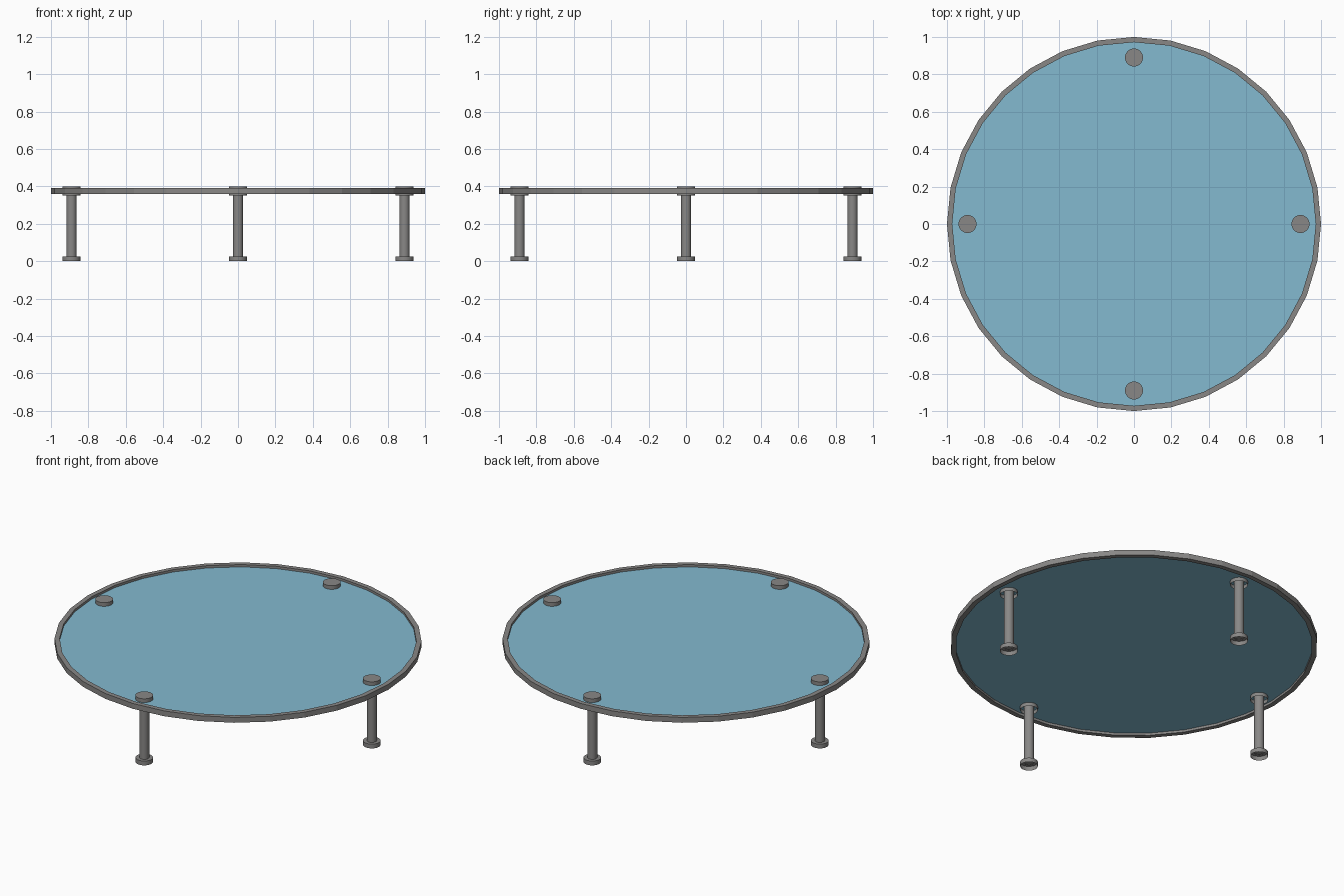
import bpy
import bmesh
import math

if "Cube" in bpy.data.objects:
    bpy.data.objects.remove(bpy.data.objects["Cube"])

SIDES = 32
TOP_Z = 0.376
LEG_OFFSET = 0.89


def make_material(name, rgb):
    mat = bpy.data.materials.new(name)
    mat.use_nodes = True
    color = (*rgb, 1.0)
    mat.diffuse_color = color
    mat.node_tree.nodes["Principled BSDF"].inputs["Base Color"].default_value = color
    return mat


metal = make_material("grey metal", (0.25, 0.245, 0.24))
glass = make_material("blue glass", (0.23, 0.49, 0.63))


def revolve(name, profile, mat, x=0.0, y=0.0, closed=False, smooth=True):
    """Turn a (radius, height) profile around the z axis."""
    bm = bmesh.new()
    verts = [bm.verts.new((r, 0, z)) for r, z in profile]
    edges = [bm.edges.new(pair) for pair in zip(verts, verts[1:])]
    if closed:
        edges.append(bm.edges.new((verts[-1], verts[0])))
    bmesh.ops.spin(bm, geom=verts + edges, cent=(0, 0, 0), axis=(0, 0, 1),
                   angle=math.tau, steps=SIDES, use_merge=True)
    bmesh.ops.remove_doubles(bm, verts=bm.verts, dist=0.0001)
    bmesh.ops.recalc_face_normals(bm, faces=bm.faces)
    mesh = bpy.data.meshes.new(name)
    bm.to_mesh(mesh)
    bm.free()
    mesh.materials.append(mat)
    obj = bpy.data.objects.new(name, mesh)
    bpy.context.collection.objects.link(obj)
    obj.location = (x, y, 0)
    if smooth:
        bpy.ops.object.select_all(action="DESELECT")
        obj.select_set(True)
        bpy.context.view_layer.objects.active = obj
        bpy.ops.object.shade_smooth_by_angle(angle=math.radians(30))
    return obj


# Table top: thin glass sheet held in a metal rim
revolve("glass_top", [(0, TOP_Z + 0.002), (0.975, TOP_Z + 0.002),
                      (0.975, TOP_Z - 0.002), (0, TOP_Z - 0.002)], glass, smooth=False)
revolve("rim", [(0.972, 0.36), (1.0, 0.36), (1.0, 0.392), (0.972, 0.392)],
        metal, closed=True, smooth=False)

# Four legs, each with an open-bottomed foot and a cap through the glass
places = {"front": (0, -1), "back": (0, 1), "left": (1, 0), "right": (-1, 0)}
for side, (dx, dy) in places.items():
    x, y = dx * LEG_OFFSET, dy * LEG_OFFSET
    revolve(side + "_leg", [(0.027, 0.024), (0.027, TOP_Z)], metal, x, y)
    revolve(side + "_foot", [(0, 0.026), (0.048, 0.026), (0.048, 0)], metal, x, y)
    revolve(side + "_cap", [(0, 0.4), (0.048, 0.4), (0.048, 0.352)], metal, x, y)
